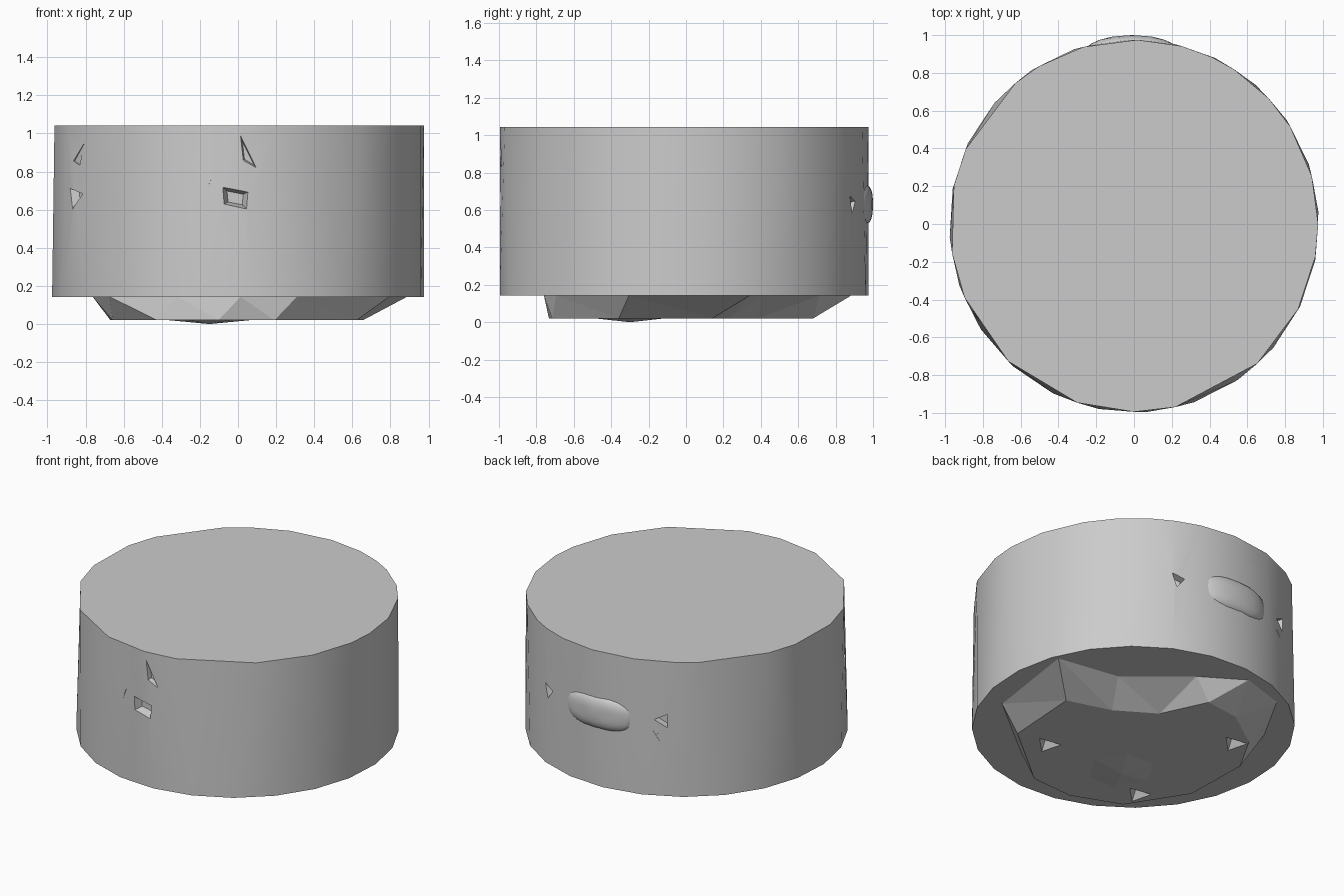
import bpy, bmesh
from math import sin, cos, radians, pi
from mathutils import Vector

if "Cube" in bpy.data.objects:
    bpy.data.objects.remove(bpy.data.objects["Cube"])

grey = bpy.data.materials.new("plain grey")
grey.use_nodes = True
colour = (0.6, 0.6, 0.6, 1)
grey.diffuse_color = colour
grey.node_tree.nodes["Principled BSDF"].inputs["Base Color"].default_value = colour


def polar(deg, r, z):
    return Vector((r * cos(radians(deg)), r * sin(radians(deg)), z))


def finish(name, bm):
    bmesh.ops.recalc_face_normals(bm, faces=bm.faces)
    mesh = bpy.data.meshes.new(name)
    bm.to_mesh(mesh)
    bm.free()
    mesh.materials.append(grey)
    ob = bpy.data.objects.new(name, mesh)
    bpy.context.collection.objects.link(ob)
    return ob


def hull(name, points):
    bm = bmesh.new()
    for p in points:
        bm.verts.new(p)
    out = bmesh.ops.convex_hull(bm, input=bm.verts)
    bmesh.ops.delete(bm, geom=list({v for v in out["geom_interior"] if isinstance(v, bmesh.types.BMVert)}), context="VERTS")
    return finish(name, bm)


def activate(ob):
    bpy.ops.object.select_all(action="DESELECT")
    ob.select_set(True)
    bpy.context.view_layer.objects.active = ob


def smooth(ob, angle):
    activate(ob)
    bpy.ops.object.shade_smooth_by_angle(angle=radians(angle))


def carve(ob, cutters):
    activate(ob)
    for c in cutters:
        mod = ob.modifiers.new("notch", "BOOLEAN")
        mod.operation, mod.solver, mod.object = "DIFFERENCE", "EXACT", c
        bpy.ops.object.modifier_apply(modifier=mod.name)
        bpy.data.objects.remove(c)


def side_notch(deg, outline, depth):
    """Wedge cutter: outline of (sideways, height) narrowing to a smaller floor inside."""
    out = polar(deg, 1, 0)
    side = polar(deg + 90, 1, 0)
    rim = [out * 1.03 + side * u + Vector((0, 0, z)) for u, z in outline]
    mid = sum(rim, Vector()) / len(rim)
    floor = [mid.lerp(p, 0.5) - out * depth for p in rim]
    return hull("notch_cutter", rim + floor)


# Drum body: uneven top rim joined to a regular bottom rim
top_angles = [0, 15, 32, 43, 57, 65, 75, 89, 106, 121, 130, 156, 168,
              189, 203, 227, 252, 270, 283, 312, 333, 350]
top = [polar(a, 0.975, 1.043) for a in top_angles]
bottom = [polar(a * 15 + 4, 0.978, 0.142) for a in range(24)]
body = hull("drum_body", top + bottom)
for v in body.data.vertices:
    if v.co.y < 0:
        v.co.y *= 1.02
carve(body, [
    side_notch(-90, [(-0.1, 0.735), (0.07, 0.70), (0.06, 0.59), (-0.09, 0.62)], 0.09),
    side_notch(-90, [(0, 1.03), (0.02, 0.85), (0.12, 0.79), (0.05, 0.85)], 0.065),
    side_notch(-90, [(-0.13, 0.79), (-0.18, 0.64), (-0.16, 0.72)], 0.06),
    side_notch(209, [(-0.08, 0.73), (0.1, 0.69), (-0.04, 0.58)], 0.1),
    side_notch(214, [(0.02, 1.02), (-0.05, 0.80), (-0.16, 0.84), (-0.04, 0.83)], 0.07),
    side_notch(66, [(-0.05, 0.69), (0.06, 0.65), (-0.01, 0.56)], 0.1),
    side_notch(115, [(-0.05, 0.65), (0.07, 0.71), (0.07, 0.58)], 0.1),
    side_notch(115, [(-0.1, 0.66), (0.0, 0.60), (0.2, 0.2)], 0.06),
])
smooth(body, 25)

# Foot: jagged plate under the drum, (angle, lower radius, upper radius)
ring = [(12, 0.67, 0.95), (32, 0.43, 0.62), (73, 0.40, 0.72), (92, 0.68, 0.90),
        (112, 0.70, 0.92), (138, 0.70, 0.80), (163, 0.70, 0.77), (200, 0.70, 0.77),
        (235, 0.74, 0.72), (262, 0.74, 0.76), (285, 0.74, 0.76), (330, 0.72, 0.85)]
bm = bmesh.new()
low = [bm.verts.new(polar(a, r, 0.02)) for a, r, _ in ring]
high = [bm.verts.new(polar(a + 9, r, 0.143)) for a, _, r in ring]
for i in range(len(ring)):
    j = (i + 1) % len(ring)
    bm.faces.new((low[i], low[j], high[i]))
    bm.faces.new((low[j], high[j], high[i]))
bm.faces.new(low)
bm.faces.new(high)
foot = finish("foot_plate", bm)

# Small three-sided pits in the underside
pits = []
for x, y in [(0.40, -0.35), (-0.41, -0.46), (-0.46, 0.39)]:
    rim = [Vector((x, y, 0.01)) + polar(a, 0.1, 0) for a in (20, 140, 250)]
    pits.append(hull("pit_cutter", rim + [Vector((x, y, 0.09))]))
carve(foot, pits)

# Low bump under the foot that touches the ground
pad = hull("foot_pad", [polar(a, 0.22, 0.021) + Vector((-0.15, -0.3, 0)) for a in range(0, 360, 60)]
           + [Vector((-0.15, -0.3, 0))])

# Rear badge: cushion with a rounded-rectangle outline
bm = bmesh.new()
bmesh.ops.create_uvsphere(bm, u_segments=24, v_segments=10, radius=1)
for v in bm.verts:
    x, y, z = v.co
    square = lambda t: abs(t) ** 0.7 * (1 if t > 0 else -1)
    nx, nz = square(x), square(y)
    v.co = Vector((0.25 * nx - 0.01, 0.955 + 0.045 * z - 0.035 * nx * nx, 0.63 + 0.11 * nz))
badge = finish("rear_badge", bm)
smooth(badge, 40)
